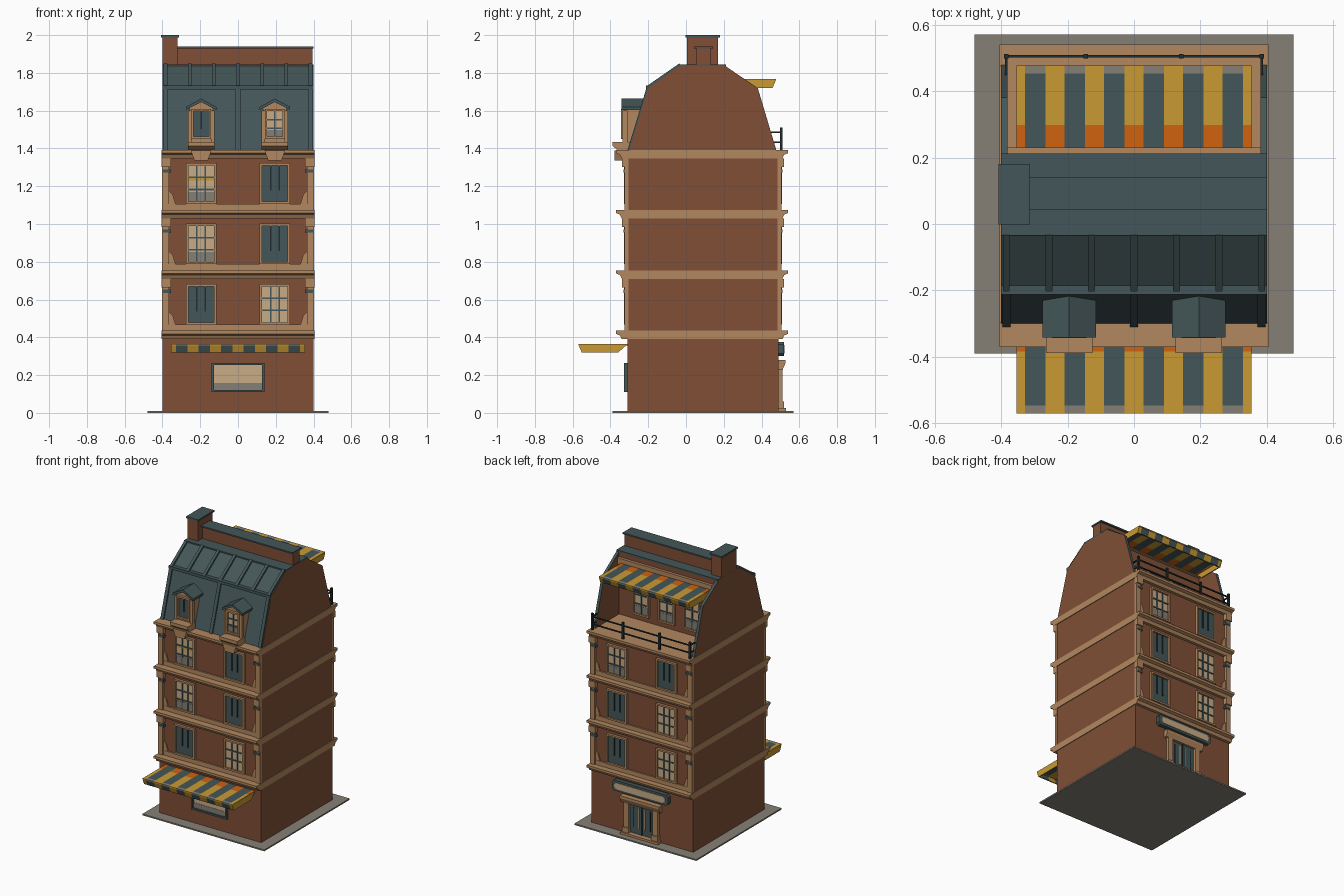
import bpy, bmesh

cube = bpy.data.objects.get("Cube")
if cube:
    bpy.data.objects.remove(cube, do_unlink=True)


# Palette: plain colours, given as sRGB bytes and converted to linear
def linear(c):
    c /= 255
    return c / 12.92 if c <= 0.04045 else ((c + 0.055) / 1.055) ** 2.4


PALETTE = {
    "brick": (128, 79, 54), "sandstone": (178, 135, 95), "cream": (200, 172, 134),
    "slate": (68, 86, 88), "grey": (134, 128, 117), "yellow": (202, 154, 51),
    "orange": (208, 98, 14), "black_metal": (34, 44, 46),
}
NAMES = list(PALETTE)
MATS = []
for mat_name, rgb in PALETTE.items():
    m = bpy.data.materials.new(mat_name)
    m.use_nodes = True
    colour = (*[linear(c) for c in rgb], 1)
    m.diffuse_color = colour
    shader = next(n for n in m.node_tree.nodes if n.type == "BSDF_PRINCIPLED")
    shader.inputs["Base Color"].default_value = colour
    shader.inputs["Roughness"].default_value = 0.8
    MATS.append(m)


class Part:
    """One named object, gathered from boxes and extruded profiles."""

    def __init__(self, name):
        self.name, self.bm = name, bmesh.new()

    def prism(self, profile, lo, hi, mat, axis="x"):
        # profile is (y, z) when extruded along x, (x, z) along y
        def place(p, t):
            return (t, *p) if axis == "x" else (p[0], t, p[1])
        a = [self.bm.verts.new(place(p, lo)) for p in profile]
        b = [self.bm.verts.new(place(p, hi)) for p in profile]
        faces = [self.bm.faces.new(a), self.bm.faces.new(b[::-1])]
        for i in range(len(a)):
            j = (i + 1) % len(a)
            faces.append(self.bm.faces.new((a[i], b[i], b[j], a[j])))
        for f in faces:
            f.material_index = NAMES.index(mat)

    def box(self, x0, x1, y0, y1, z0, z1, mat):
        self.prism([(y0, z0), (y1, z0), (y1, z1), (y0, z1)], min(x0, x1), max(x0, x1), mat)

    def build(self, rule=None):
        bmesh.ops.recalc_face_normals(self.bm, faces=self.bm.faces[:])
        if rule:
            for f in self.bm.faces:
                rule(f)
        mesh = bpy.data.meshes.new(self.name)
        self.bm.to_mesh(mesh)
        self.bm.free()
        for mat in MATS:
            mesh.materials.append(mat)
        obj = bpy.data.objects.new(self.name, mesh)
        bpy.context.collection.objects.link(obj)


FRONT, BACK = (-0.31, -1), (0.49, 1)      # wall position and outward direction


# Window with frame, panes and glazing bars on a wall facing along y
def window(name, side, x, z, w, h, kind, frame="sandstone", cols=3, rows=3, t=0.012):
    wall, s = side
    p = Part(name)
    x0, x1, z0, z1 = x - w / 2, x + w / 2, z, z + h
    out = wall + s * 0.018
    for a, b, c, d in ((x0, x0 + t, z0, z1), (x1 - t, x1, z0, z1),
                       (x0, x1, z0, z0 + t), (x0, x1, z1 - t, z1)):
        p.box(a, b, wall - s * 0.01, out, c, d, frame)
    x0, x1, z0, z1 = x0 + t, x1 - t, z0 + t, z1 - t
    dark = kind == "dark"
    pane = wall + s * 0.005
    p.box(x0, x1, wall - s * 0.01, pane, z0, z1, "slate" if dark else "cream")
    ph, pw = z1 - z0, x1 - x0
    if kind in ("shaded", "lit"):
        p.box(x0, x1, wall, pane + s * 0.002, z0, z0 + 0.27 * ph, "grey")
    if kind == "lit":
        p.box(x0, x1, wall, pane + s * 0.002, z0 + 0.58 * ph, z0 + 0.68 * ph, "yellow")
    bar = pane + s * 0.006
    for i in range(1, cols):
        bx = x0 + pw * i / cols
        low = z0 + (0.3 * ph if dark else 0)
        p.box(bx - 0.004, bx + 0.004, wall, bar, low, z1, "black_metal" if dark else "slate")
    if not dark:
        for i in range(1, rows):
            bz = z0 + ph * i / rows
            p.box(x0, x1, wall, bar, bz - 0.004, bz + 0.004, "slate")
    p.build()


# Ground slab
p = Part("pavement")
p.box(-0.48, 0.48, -0.39, 0.57, 0, 0.01, "grey")
p.build()


# Brick body with mansard roof; the sloping and top faces are slate
def slate_roof(f):
    if f.normal.z > 0.1 and f.calc_center_median().z > 1.395:
        f.material_index = NAMES.index("slate")


p = Part("body_and_roof")
p.prism([(-0.31, 0.01), (0.49, 0.01), (0.49, 1.385), (0.21, 1.385), (0.21, 1.84), (-0.03, 1.84),
         (-0.2, 1.72), (-0.3, 1.39), (-0.31, 1.385)], -0.4, 0.4, "brick")
p.build(slate_roof)

p = Part("terrace_side_walls")
for a, b in ((-0.4, -0.38), (0.38, 0.4)):
    p.prism([(0.21, 1.385), (0.48, 1.385), (0.38, 1.72), (0.21, 1.835)], a, b, "brick")
p.build(slate_roof)

# Moulded string courses, the topmost also making the terrace floor
p = Part("string_courses")
for z in (0.39, 0.71, 1.03, 1.347):
    p.prism([(-0.34, z), (-0.35, z + 0.02), (-0.37, z + 0.028), (-0.37, z + 0.045),
             (0.54, z + 0.045), (0.54, z + 0.028), (0.52, z + 0.02), (0.51, z)],
            -0.405, 0.405, "sandstone")
p.build()

# Corner pilasters, capitals and sill bands on each upper floor
FLOORS = ((0.435, 0.71), (0.755, 1.03), (1.075, 1.347))
p = Part("pilasters_and_bands")
for wall, s in (FRONT, BACK):
    for z0, z1 in FLOORS:
        for m in (-1, 1):
            p.box(m * 0.365, m * 0.402, wall - s * 0.005, wall + s * 0.016, z0, z1, "sandstone")
            p.box(m * 0.355, m * 0.404, wall, wall + s * 0.028, z1 - 0.045, z1, "sandstone")
            p.box(m * 0.355, m * 0.396, wall, wall + s * 0.02, z1 - 0.075, z1 - 0.058, "slate")
            p.prism([(m * 0.365, z0 + 0.03), (m * 0.33, z0 + 0.03), (m * 0.345, z0 + 0.08),
                     (m * 0.365, z0 + 0.1)], wall, wall + s * 0.008, "sandstone", "y")
        p.box(-0.365, 0.365, wall, wall + s * 0.01, z0, z0 + 0.032, "sandstone")
p.build()

# Upper windows: (model right, model left) per floor
for label, side, kinds in (
        ("front", FRONT, (("dark", "plain"), ("shaded", "dark"), ("lit", "dark"))),
        ("back", BACK, (("plain", "dark"), ("plain", "dark"), ("dark", "shaded")))):
    for n, ((z0, _), pair) in enumerate(zip(FLOORS, kinds)):
        for x, kind, where in zip((-0.195, 0.195), pair, ("right", "left")):
            window(f"{label}_window_{where}_{n + 1}", side, x, z0 + 0.032, 0.16, 0.215, kind)

# Shop window, and windows onto the terrace
window("shop_window", FRONT, 0, 0.11, 0.28, 0.155, "shaded", "slate", 1, 1)
for n, x in enumerate((-0.2, 0, 0.2)):
    window(f"terrace_window_{n + 1}", (0.21, 1), x, 1.43, 0.13, 0.22, "shaded", cols=2)

# Standing seams and the ledge on the roof
p = Part("roof_seams")
for i in range(-3, 4):
    x = i * 0.128
    p.prism([(-0.2, 1.72), (-0.03, 1.84), (-0.035, 1.85), (-0.208, 1.73)],
            x - 0.01, x + 0.01, "slate")
    if i % 3 == 0:
        p.prism([(-0.3, 1.39), (-0.2, 1.72), (-0.208, 1.725), (-0.31, 1.39)],
                x - 0.012, x + 0.012, "slate")
p.box(-0.4, 0.4, -0.212, -0.185, 1.712, 1.732, "slate")
p.box(-0.4, 0.4, -0.035, 0.212, 1.834, 1.845, "slate")
p.build()

# Ridge wall and chimney
p = Part("ridge_wall")
p.box(-0.33, 0.395, 0.055, 0.13, 1.84, 1.93, "brick")
p.box(-0.33, 0.4, 0.043, 0.142, 1.93, 1.94, "slate")
p.build()
p = Part("chimney")
p.box(-0.4, -0.32, 0.005, 0.17, 1.8, 1.988, "brick")
p.box(-0.408, -0.313, -0.002, 0.18, 1.988, 2.0, "slate")
p.build()

# Dormers
for x, kind, where in ((-0.195, "dark", "right"), (0.195, "shaded", "left")):
    p = Part(f"dormer_{where}")
    p.prism([(x - 0.062, 1.4), (x + 0.062, 1.4), (x + 0.062, 1.615), (x, 1.65), (x - 0.062, 1.615)],
            -0.325, -0.21, "sandstone", "y")
    for m in (-1, 1):
        p.prism([(x, 1.664), (x + m * 0.081, 1.62), (x + m * 0.081, 1.604), (x, 1.645)],
                -0.342, -0.21, "slate", "y")
        p.box(x + m * 0.052, x + m * 0.07, -0.335, -0.31, 1.43, 1.6, "sandstone")
    p.prism([(-0.3, 1.39), (-0.36, 1.39), (-0.388, 1.412), (-0.388, 1.435), (-0.3, 1.435)],
            x - 0.07, x + 0.07, "sandstone")
    p.prism([(x - 0.035, 1.335), (x + 0.035, 1.335), (x + 0.055, 1.39), (x - 0.055, 1.39)],
            -0.378, -0.32, "sandstone", "y")
    p.build()
    window(f"dormer_window_{where}", (-0.325, -1), x, 1.45, 0.105, 0.16, kind, cols=2)


# Striped awnings with a valance leaning inwards and closed ends
def awning(name, y_in, y_out, z, drop=0.047):
    s = 1 if y_out > y_in else -1
    p = Part(name)
    edges = [-0.353]
    for i in range(6):
        c = (i - 2.5) * 0.119
        edges += [c - 0.031, c + 0.031]
    edges.append(0.353)
    y_a, y_b = y_in + s * 0.073, y_out - s * 0.024
    for i, (a, b) in enumerate(zip(edges, edges[1:])):
        dark = i % 2 == 1
        main = "slate" if dark else "yellow"
        p.box(a, b, y_in, y_a, z - 0.008, z, "slate" if dark else "orange")
        p.box(a, b, y_a, y_b, z - 0.008, z, main)
        p.box(a, b, y_b, y_out, z - 0.008, z, "grey" if dark else "yellow")
        p.prism([(y_out, z - 0.001), (y_out - s * 0.018, z - drop),
                 (y_out - s * 0.026, z - drop), (y_out - s * 0.008, z - 0.001)], a, b, main)
    for m in (-1, 1):
        p.prism([(y_in, z - 0.003), (y_out, z - 0.003), (y_out - s * 0.018, z - drop),
                 (y_in + s * 0.05, z - drop)], m * 0.346, m * 0.354, "yellow")
    p.build()


awning("shop_awning", -0.31, -0.57, 0.366)
awning("terrace_awning", 0.225, 0.477, 1.768)
p = Part("awning_beam")
p.box(-0.38, 0.38, 0.205, 0.23, 1.755, 1.8, "sandstone")
p.build()

# Terrace railing
p = Part("terrace_railing")
for x in (-0.385, -0.145, 0.142, 0.385):
    p.box(x - 0.007, x + 0.007, 0.498, 0.512, 1.385, 1.51, "black_metal")
for z in (1.432, 1.485):
    p.box(-0.385, 0.385, 0.501, 0.509, z - 0.004, z + 0.004, "black_metal")
    for m in (-1, 1):
        p.box(m * 0.381, m * 0.389, 0.44, 0.505, z - 0.004, z + 0.004, "black_metal")
p.build()

# Back entrance: steps, doors, stone surround
p = Part("entrance")
p.box(-0.15, 0.15, 0.48, 0.53, 0.005, 0.025, "sandstone")
p.box(-0.1, 0.1, 0.48, 0.495, 0.02, 0.24, "slate")
for m in (-1, 1):
    p.box(m * 0.095, m * 0.135, 0.48, 0.512, 0.02, 0.24, "sandstone")
    p.box(m * 0.09, m * 0.14, 0.48, 0.52, 0.02, 0.06, "sandstone")
    p.box(m * 0.02, m * 0.028, 0.48, 0.499, 0.07, 0.21, "cream")
    p.box(m * 0.062, m * 0.07, 0.48, 0.499, 0.07, 0.21, "black_metal")
p.box(-0.004, 0.004, 0.48, 0.5, 0.025, 0.235, "black_metal")
p.prism([(0.48, 0.23), (0.512, 0.23), (0.526, 0.262), (0.526, 0.28), (0.48, 0.28)],
        -0.155, 0.155, "sandstone")
p.build()

# Blank sign panel with clipped corners
p = Part("sign_panel")
for w, z0, z1, y, mat in ((0.22, 0.3, 0.375, 0.518, "slate"), (0.2, 0.315, 0.36, 0.522, "cream")):
    c = 0.014
    p.prism([(-w, z0 + c), (-w + c, z0), (w - c, z0), (w, z0 + c),
             (w, z1 - c), (w - c, z1), (-w + c, z1), (-w, z1 - c)], 0.48, y, mat, "y")
p.build()
